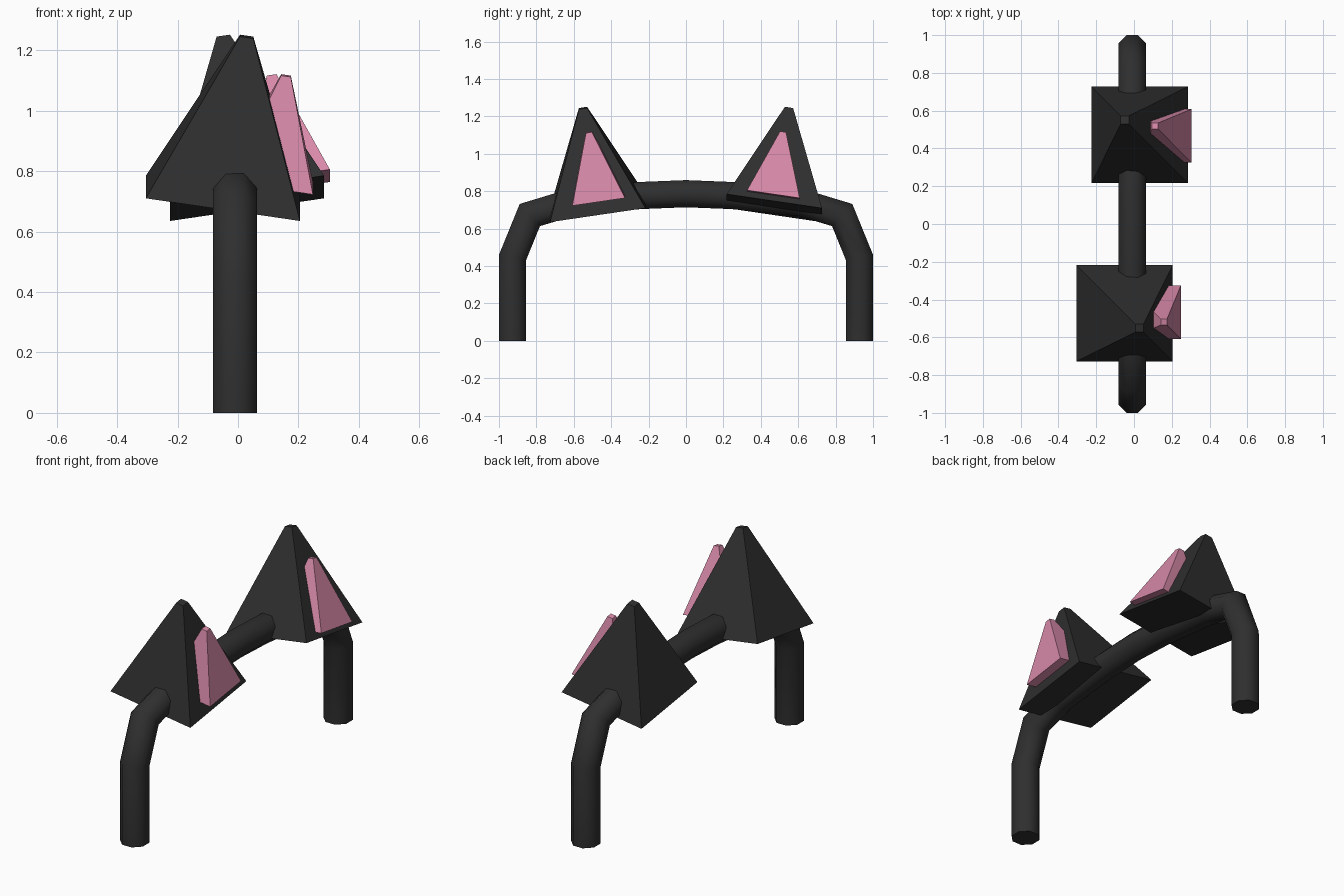
import bpy, bmesh, math

if "Cube" in bpy.data.objects:
    bpy.data.objects.remove(bpy.data.objects["Cube"])

CX = -0.01      # centre line of the band
TILT = 0.147    # slope of the ear bases


def material(name, rgb):
    m = bpy.data.materials.new(name)
    m.diffuse_color = (*rgb, 1)
    m.use_nodes = True
    m.node_tree.nodes["Principled BSDF"].inputs["Base Color"].default_value = m.diffuse_color
    return m


def finish(name, bm, mat, smooth=False):
    bmesh.ops.recalc_face_normals(bm, faces=bm.faces)
    me = bpy.data.meshes.new(name)
    bm.to_mesh(me)
    bm.free()
    me.materials.append(mat)
    ob = bpy.data.objects.new(name, me)
    bpy.context.collection.objects.link(ob)
    if smooth:
        bpy.ops.object.select_all(action='DESELECT')
        ob.select_set(True)
        bpy.context.view_layer.objects.active = ob
        bpy.ops.object.shade_smooth_by_angle(angle=math.radians(50))
    return ob


def skin(bm, rings):
    """Bridge rings of equal length and cap both ends."""
    n = len(rings[0])
    for a, b in zip(rings, rings[1:]):
        for i in range(n):
            j = (i + 1) % n
            bm.faces.new((a[i], a[j], b[j], b[i]))
    bm.faces.new(rings[0])
    bm.faces.new(rings[-1])


def spire(name, base, height, half, tip, side, mat):
    """Blunt four-sided pyramid, leaning along its tilted base normal.
    side = 1 for the front ear, -1 for the back ear."""
    sx, sy = -TILT * side, TILT * side
    bm = bmesh.new()
    rings = []
    for h, r in ((0, half), (height, tip)):
        cx, cy, cz = base[0] - sx * h, base[1] - sy * h, base[2] + h
        rings.append([bm.verts.new((cx + u * r, cy + v * r, cz + (sx * u + sy * v) * r))
                      for u, v in ((-1, -1), (1, -1), (1, 1), (-1, 1))])
    skin(bm, rings)
    return finish(name, bm, mat)


dark = material("charcoal", (0.028, 0.028, 0.028))
pink = material("pink", (0.68, 0.25, 0.39))

# Headband: octagonal tube swept along an arch with mitred joints
half_path = [(-0.927, 0), (-0.927, 0.447), (-0.835, 0.673), (-0.62, 0.738), (-0.25, 0.777)]
path = half_path + [(0, 0.787)] + [(-y, z) for y, z in reversed(half_path)]
R = 0.0725 / math.cos(math.pi / 8)
bm = bmesh.new()
rings = []
for i, (y, z) in enumerate(path):
    def heading(a, b):
        return math.atan2(b[1] - a[1], b[0] - a[0])
    a_in = heading(path[max(i - 1, 0)], path[max(i, 1)])
    last = len(path) - 1
    a_out = heading(path[min(i, last - 1)], path[min(i + 1, last)])
    mid, stretch = (a_in + a_out) / 2, 1 / math.cos((a_out - a_in) / 2)
    ring = []
    for k in range(8):
        t = math.pi / 8 + k * math.pi / 4
        w = R * math.sin(t) * stretch
        ring.append(bm.verts.new((CX + R * math.cos(t), y - math.sin(mid) * w, z + math.cos(mid) * w)))
    rings.append(ring)
skin(bm, rings)
finish("headband", bm, dark, smooth=True)

# Ears and their inner pads
for label, side in (("front", 1), ("back", -1)):
    spire(label + "_ear", (CX - 0.04 * side, -0.472 * side, 0.71), 0.535, 0.255, 0.022, side, dark)
    inner_x = 0.107 if side == 1 else 0.163
    spire(label + "_inner_ear", (inner_x, -0.467 * side, 0.764), 0.352, 0.141, 0.016, side, pink)
